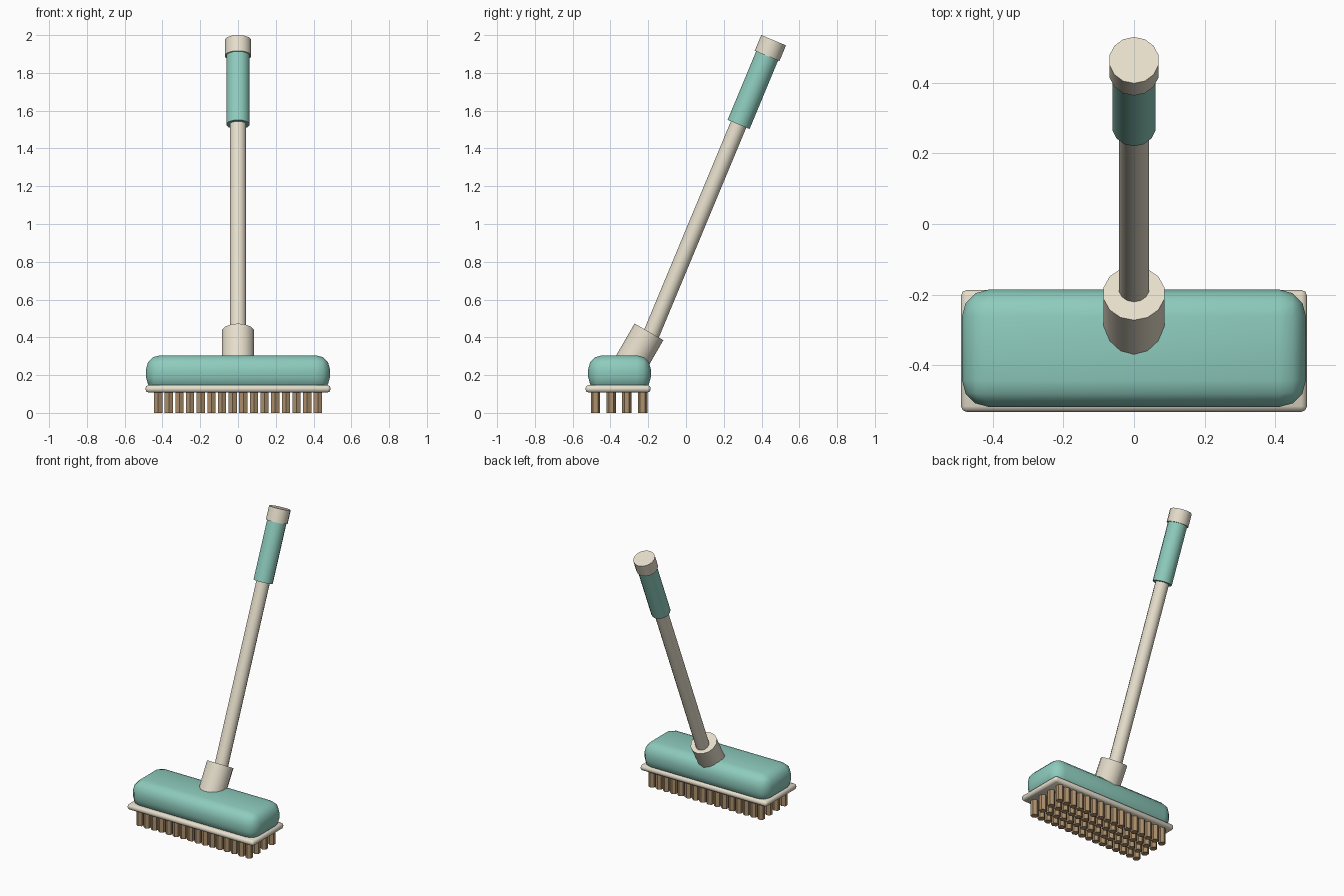
import bpy, math
from mathutils import Vector

if "Cube" in bpy.data.objects:
    bpy.data.objects.remove(bpy.data.objects["Cube"])


def material(name, rgb):
    m = bpy.data.materials.new(name)
    m.diffuse_color = (*rgb, 1)
    m.use_nodes = True
    m.node_tree.nodes["Principled BSDF"].inputs["Base Color"].default_value = m.diffuse_color
    return m


TEAL = material("teal", (0.27, 0.60, 0.51))
CREAM = material("cream", (0.79, 0.73, 0.60))
BROWN = material("bristle_brown", (0.42, 0.28, 0.15))


def finish(ob, name, mat, angle=40):
    ob.name = name
    ob.data.materials.append(mat)
    bpy.ops.object.shade_smooth_by_angle(angle=math.radians(angle))
    return ob


def rod(name, p0, p1, r, mat, sides=14):
    a, b = Vector(p0), Vector(p1)
    tilt = math.atan2(b.y - a.y, b.z - a.z)
    bpy.ops.mesh.primitive_cylinder_add(vertices=sides, radius=r, depth=(b - a).length,
                                        location=(a + b) / 2, rotation=(-tilt, 0, 0))
    return finish(bpy.context.object, name, mat)


def rounded_box(name, lo, hi, bevel, segs, mat):
    lo, hi = Vector(lo), Vector(hi)
    bpy.ops.mesh.primitive_cube_add(size=1, location=(lo + hi) / 2)
    ob = bpy.context.object
    ob.scale = hi - lo
    bpy.ops.object.transform_apply(location=False, rotation=False, scale=True)
    mod = ob.modifiers.new("round", 'BEVEL')
    mod.width, mod.segments = bevel, segs
    bpy.ops.object.modifier_apply(modifier="round")
    return finish(ob, name, mat, 60)


# Brush head and the plate holding the bristles
rounded_box("head", (-0.487, -0.518, 0.115), (0.487, -0.186, 0.305), 0.075, 3, TEAL)
rounded_box("bristle_plate", (-0.49, -0.532, 0.108), (0.49, -0.187, 0.147), 0.016, 2, CREAM)

# Tilted socket
top = Vector((0, -0.196, 0.429))
d = Vector((0, 0.5, 0.866))
rod("socket", top - d * 0.22, top, 0.088, CREAM)

# Handle parts all lie on one axis through the cap's top
end = Vector((0, 0.464, 1.973))
ax = Vector((0, math.sin(math.radians(22.6)), math.cos(math.radians(22.6))))
rod("pole", end - ax * 1.77, end - ax * 0.05, 0.044, CREAM)
rod("grip", end - ax * 0.483, end - ax * 0.05, 0.063, TEAL)
rod("end_cap", end - ax * 0.09, end, 0.071, CREAM)

# Bristle tufts, 16 by 4 hexagonal pegs sharing one mesh
tuft = None
for i in range(16):
    for j in range(4):
        loc = (-0.4225 + i * 0.845 / 15, -0.479 + j * 0.083, 0.055)
        if tuft is None:
            bpy.ops.mesh.primitive_cylinder_add(vertices=6, radius=0.025, depth=0.11, location=loc)
            tuft = finish(bpy.context.object, "bristle_tuft", BROWN, 30)
        else:
            ob = bpy.data.objects.new("bristle_tuft", tuft.data)
            ob.location = loc
            bpy.context.collection.objects.link(ob)
